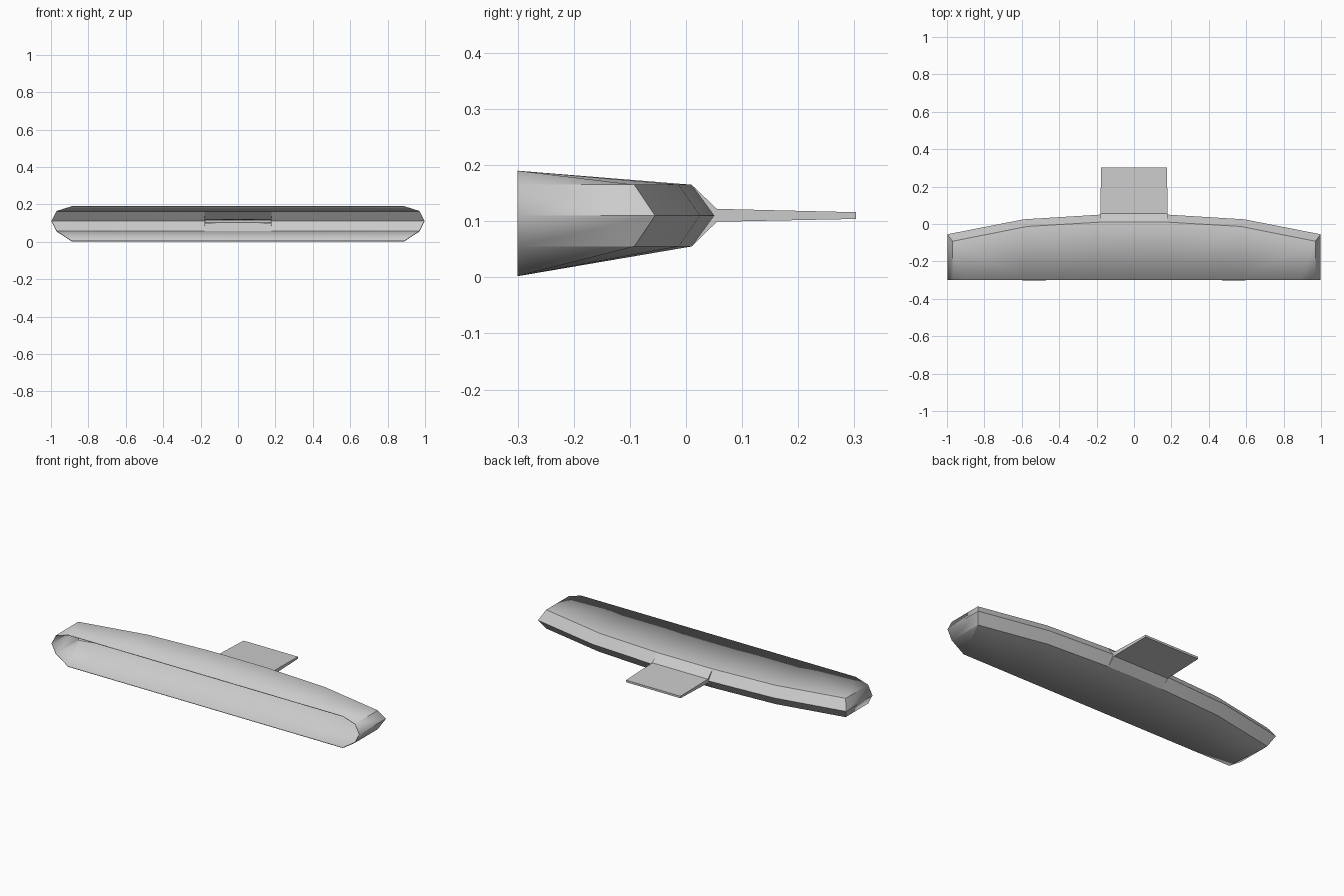
import bpy, bmesh, math

cube = bpy.data.objects.get("Cube")
if cube:
    bpy.data.objects.remove(cube)

grey = bpy.data.materials.new("light_grey")
grey.use_nodes = True
colour = (0.6, 0.6, 0.6, 1)
grey.diffuse_color = colour
grey.node_tree.nodes["Principled BSDF"].inputs["Base Color"].default_value = colour


def make_half(name, faces, wall):
    """Weld point loops into half a shell, mirror it across x and thicken it inward."""
    bm = bmesh.new()
    for pts in faces:
        bm.faces.new([bm.verts.new(p) for p in pts])
    bmesh.ops.remove_doubles(bm, verts=bm.verts, dist=0.0005)
    bmesh.ops.recalc_face_normals(bm, faces=bm.faces)
    # the outer top face must look upward
    if max(bm.faces, key=lambda f: f.calc_area() * (f.calc_center_median().z > MID)).normal.z < 0:
        bmesh.ops.reverse_faces(bm, faces=bm.faces)
    mesh = bpy.data.meshes.new(name)
    bm.to_mesh(mesh)
    bm.free()
    mesh.materials.append(grey)
    ob = bpy.data.objects.new(name, mesh)
    bpy.context.collection.objects.link(ob)
    mirror = ob.modifiers.new("mirror", "MIRROR")
    mirror.use_clip = True
    shell = ob.modifiers.new("wall", "SOLIDIFY")
    shell.thickness = wall
    shell.offset = -1
    bpy.context.view_layer.objects.active = ob
    ob.select_set(True)
    bpy.ops.object.shade_smooth_by_angle(angle=math.radians(25))
    ob.select_set(False)
    return ob


MID = 0.11
FRONT = -0.30
NECK_X = 0.18

# Stations from the centre to the end: rim x, edge x, edge y, ridge x, ridge y
stations = [(0, 0, 0.01, 0, 0.055),
            (NECK_X, NECK_X, 0.01, NECK_X, 0.05),
            (0.57, 0.57, -0.013, 0.59, 0.025),
            (0.89, 0.97, -0.092, 0.998, -0.055)]

faces = []
# Upper and lower halves: rim height, back edge height, neck base and tip heights
for rim_z, edge_z, base_z, tip_z in [(0.19, 0.165, 0.122, 0.116),
                                     (0.002, 0.055, 0.099, 0.104)]:
    def rim(s):
        return (s[0], FRONT, rim_z)

    def edge(s):
        return (s[1], s[2], edge_z)

    def ridge(s):
        return (s[3], s[4], MID)

    # broad surface and sloping back
    for i, (a, b) in enumerate(zip(stations, stations[1:])):
        faces.append([rim(a), rim(b), edge(b), edge(a)])
        if i:
            faces.append([edge(a), edge(b), ridge(b), ridge(a)])

    # chamfered end
    end = stations[-1]
    corner = (end[1], FRONT, edge_z)
    tip = (end[3], FRONT, MID)
    faces.append([rim(end), corner, edge(end)])
    faces.append([corner, tip, ridge(end), edge(end)])

    # slope meeting the flat neck, then the neck itself
    a, b = stations[:2]
    base_in, base_out = (0, 0.055, base_z), (NECK_X, 0.055, base_z)
    tip_in, tip_out = (0, 0.303, tip_z), (0.176, 0.303, tip_z)
    faces.append([edge(a), edge(b), base_out, base_in])
    faces.append([edge(b), ridge(b), base_out])
    faces.append([base_in, base_out, tip_out, tip_in])

# neck side and closed neck tip
faces.append([(NECK_X, 0.05, MID), (NECK_X, 0.055, 0.122), (0.176, 0.303, 0.116),
              (0.176, 0.303, 0.104), (NECK_X, 0.055, 0.099)])
faces.append([(0, 0.303, 0.116), (0.176, 0.303, 0.116),
              (0.176, 0.303, 0.104), (0, 0.303, 0.104)])

make_half("nozzle_shell", faces, 0.004)
